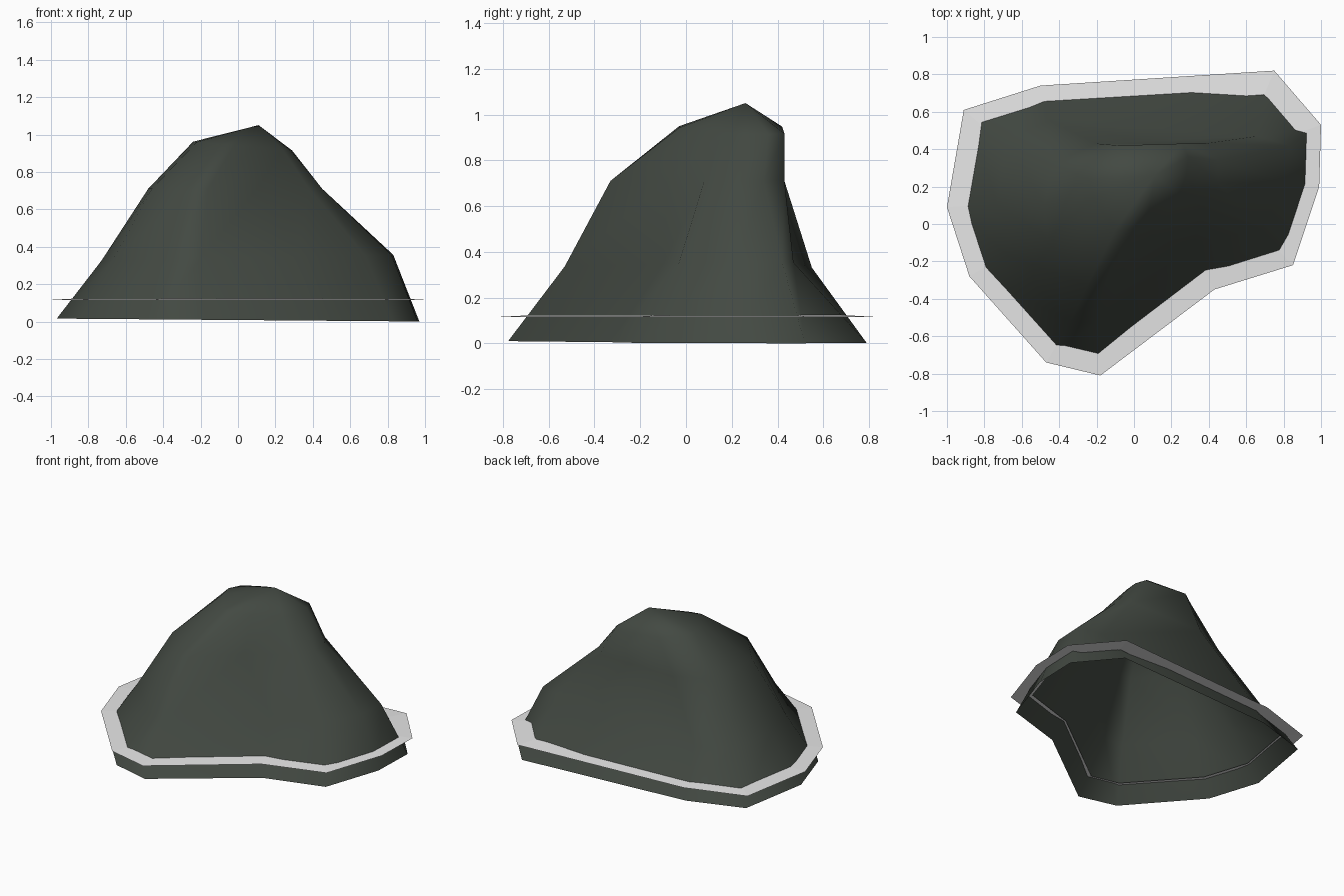
import bpy
import bmesh
import math
from mathutils import Vector

cube = bpy.data.objects.get("Cube")
if cube:
    bpy.data.objects.remove(cube, do_unlink=True)

# Shoreline outline, counter-clockwise from the left end, seen from above
OUTLINE = [Vector(p) for p in (
    (1, .53), (.75, .82), (-.5, .74), (-.91, .61), (-1, .09), (-.88, -.28),
    (-.47, -.74), (-.18, -.81), (.43, -.35), (.85, -.22), (.99, .2))]

# Rock cross-sections above the water, in the same order as the outline
SHOULDER = [Vector(p) for p in (
    (.83, .42), (.66, .47), (-.45, .55), (-.68, .46), (-.73, .1), (-.67, -.17),
    (-.34, -.52), (-.2, -.53), (.32, -.1), (.68, -.03), (.82, .22))]
NECK = [Vector(p) for p in (
    (.45, .34), (.38, .43), (-.2, .43), (-.44, .32), (-.48, .1), (-.46, -.08),
    (-.25, -.33), (-.16, -.33), (.1, -.08), (.38, .08), (.45, .22))]
CROWN = [Vector(p) for p in (
    (.29, .36), (.26, .43), (-.08, .42), (-.2, .33), (-.24, .24), (-.22, .14),
    (-.1, -.03), (-.02, -.03), (.08, .05), (.24, .16), (.28, .26))]


def inset(distance):
    """Outline moved inward by a constant distance."""
    result = []
    for i, p in enumerate(OUTLINE):
        a = (p - OUTLINE[i - 1]).normalized()
        b = (OUTLINE[(i + 1) % len(OUTLINE)] - p).normalized()
        na, nb = Vector((-a.y, a.x)), Vector((-b.y, b.x))
        result.append(p + (na + nb) * distance / (1 + na.dot(nb)))
    return result


def material(name, colour):
    mat = bpy.data.materials.new(name)
    mat.use_nodes = True
    mat.diffuse_color = colour
    bsdf = mat.node_tree.nodes["Principled BSDF"]
    bsdf.inputs["Base Color"].default_value = colour
    bsdf.inputs["Roughness"].default_value = 0.9
    return mat


def finish(bm, name, mat):
    mesh = bpy.data.meshes.new(name)
    bm.to_mesh(mesh)
    bm.free()
    mesh.materials.append(mat)
    obj = bpy.data.objects.new(name, mesh)
    bpy.context.collection.objects.link(obj)
    return obj


def bridge(bm, lower, upper):
    n = len(lower)
    for i in range(n):
        j = (i + 1) % n
        bm.faces.new((lower[i], lower[j], upper[j], upper[i]))


def ring(bm, points, z, tilt=0):
    return [bm.verts.new((p.x, p.y, z + tilt * p.x)) for p in points]


# Rock shell, open underneath, lofted from the base up to a single peak
bm = bmesh.new()
base = ring(bm, inset(.03), .008, -.008)
shoulder = ring(bm, SHOULDER, .34, .02)
neck = ring(bm, NECK, .71)
crown = ring(bm, CROWN, .94, -.09)
bridge(bm, base, shoulder)
bridge(bm, shoulder, neck)
bridge(bm, neck, crown)
peak = bm.verts.new((.11, .26, 1.05))
for i, v in enumerate(crown):
    bm.faces.new((v, crown[(i + 1) % len(crown)], peak))
rock = finish(bm, "rock", material("dark mossy stone", (.056, .067, .055, 1)))

# Thin foam band around the waterline, sloping slightly outward
bm = bmesh.new()
bridge(bm, ring(bm, OUTLINE, .116), ring(bm, inset(.125), .123))
finish(bm, "foam_band", material("pale foam", (.83, .83, .83, 1)))

# Soft shading on the rock
bpy.context.view_layer.objects.active = rock
rock.select_set(True)
bpy.ops.object.shade_smooth_by_angle(angle=math.radians(65))
